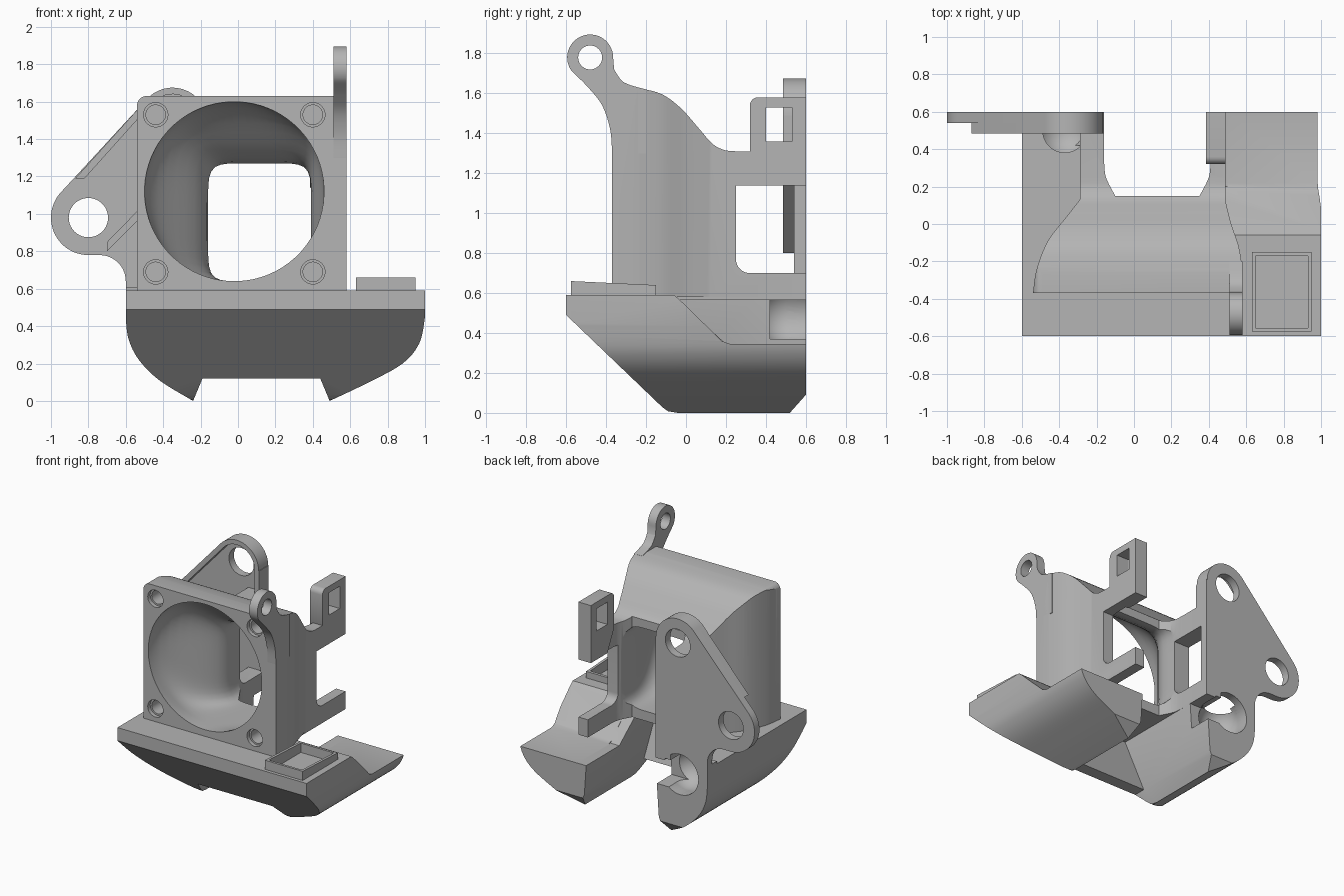
import bpy, bmesh, math

if "Cube" in bpy.data.objects:
    bpy.data.objects.remove(bpy.data.objects["Cube"], do_unlink=True)

GREY = (0.46, 0.46, 0.46, 1)
mat = bpy.data.materials.new("plain_grey")
mat.use_nodes = True
mat.diffuse_color = GREY
mat.node_tree.nodes["Principled BSDF"].inputs["Base Color"].default_value = GREY


def finish(bm, name):
    bmesh.ops.recalc_face_normals(bm, faces=bm.faces)
    me = bpy.data.meshes.new(name)
    bm.to_mesh(me)
    bm.free()
    me.materials.append(mat)
    ob = bpy.data.objects.new(name, me)
    bpy.context.collection.objects.link(ob)
    return ob


def prism(name, pts, axis, a, b):
    """Extrude a 2D outline along an axis from a to b."""
    place = {"x": lambda p, d: (d, p[0], p[1]),
             "y": lambda p, d: (p[0], d, p[1]),
             "z": lambda p, d: (p[0], p[1], d)}[axis]
    bm = bmesh.new()
    lo = [bm.verts.new(place(p, a)) for p in pts]
    hi = [bm.verts.new(place(p, b)) for p in pts]
    bm.faces.new(lo)
    bm.faces.new(hi)
    n = len(pts)
    for i in range(n):
        j = (i + 1) % n
        bm.faces.new((lo[i], lo[j], hi[j], hi[i]))
    return finish(bm, name)


def rect(u0, u1, v0, v1):
    return [(u0, v0), (u1, v0), (u1, v1), (u0, v1)]


def arc(cx, cy, r, a0, a1, n=16):
    return [(cx + r * math.cos(math.radians(a0 + (a1 - a0) * i / n)),
             cy + r * math.sin(math.radians(a0 + (a1 - a0) * i / n))) for i in range(n + 1)]


def circle(cx, cy, r, n=40):
    return arc(cx, cy, r, 0, 360, n)[:-1]


def spline(p, n=6):
    """Smooth open curve through the points."""
    q = [p[0]] + p + [p[-1]]
    out = []
    for a, b, c, d in zip(q, q[1:], q[2:], q[3:]):
        for i in range(n):
            t = i / n
            out.append(tuple(0.5 * (2 * b[k] + (c[k] - a[k]) * t
                                    + (2 * a[k] - 5 * b[k] + 4 * c[k] - d[k]) * t * t
                                    + (3 * b[k] - a[k] - 3 * c[k] + d[k]) * t ** 3) for k in (0, 1)))
    return out + [p[-1]]


def combine(ob, tool, op):
    m = ob.modifiers.new("combine", "BOOLEAN")
    m.operation = op
    m.solver = "EXACT"
    m.object = tool
    bpy.context.view_layer.update()
    with bpy.context.temp_override(object=ob, active_object=ob, selected_objects=[ob]):
        bpy.ops.object.modifier_apply(modifier=m.name)
    bpy.data.objects.remove(tool, do_unlink=True)


def cut(ob, tool):
    combine(ob, tool, "DIFFERENCE")


def both(ob, tool):
    combine(ob, tool, "INTERSECT")


def open_back(z0, z1):
    """Gap between the two rear arms."""
    left = spline([(-0.16, 0.34), (-0.15, 0.25), (-0.1, 0.15)])
    right = spline([(0.35, 0.15), (0.4, 0.25), (0.41, 0.34)])
    return prism("gap", [(-0.16, 0.8)] + left + right + [(0.41, 0.8)], "z", z0, z1)


# Fan housing: plan outline crossed with side outline
left_wall = spline([(-0.54, -0.37), (-0.52, -0.24), (-0.46, -0.09), (-0.36, 0.04), (-0.29, 0.13)])
right_wall = spline([(0.49, 0.12), (0.52, 0.0), (0.56, -0.12), (0.58, -0.24)])
housing = prism("fan_housing", left_wall + [(-0.29, 0.6), (0.49, 0.6)] + right_wall + [(0.58, -0.37)],
                "z", 0.57, 1.8)
slope = spline([(-0.26, 1.63), (-0.13, 1.6), (-0.03, 1.53), (0.06, 1.43), (0.13, 1.35),
                (0.19, 1.317), (0.25, 1.31)])
both(housing, prism("side", [(-0.5, 0.58), (-0.5, 1.63)] + slope + [(0.7, 1.31), (0.7, 0.58)],
                    "x", -1, 1))
both(housing, prism("front", [(-0.54, 0.5), (0.58, 0.5), (0.58, 1.63)]
                    + arc(-0.49, 1.58, 0.05, 90, 180, 8), "y", -1, 1))

# Air passage from round inlet to square outlet
bm = bmesh.new()
rings = []
SEG = 72
for k in range(17):
    y = -0.42 + k * 0.05
    t = min(max((y + 0.37) / 0.5, 0), 1)
    t = t * t * (3 - 2 * t)
    mix = lambda a, b: a + (b - a) * t
    cx, cz, rx, rz, e = mix(-0.02, 0.115), mix(1.12, 0.955), mix(0.48, 0.275), mix(0.48, 0.315), mix(2, 7)
    ring = []
    for i in range(SEG):
        a = 2 * math.pi * (i + 0.5) / SEG
        c, s = math.cos(a), math.sin(a)
        r = (abs(c) ** e + abs(s) ** e) ** (-1 / e)
        ring.append(bm.verts.new((cx + rx * r * c, y, cz + rz * r * s)))
    rings.append(ring)
for a, b in zip(rings, rings[1:]):
    for i in range(SEG):
        j = (i + 1) % SEG
        bm.faces.new((a[i], a[j], b[j], b[i]))
bm.faces.new(rings[0])
bm.faces.new(rings[-1])
cut(housing, finish(bm, "passage"))
cut(housing, open_back(0, 2))
cut(housing, prism("side_window", arc(0.32, 0.77, 0.07, 180, 270, 8)
                   + [(0.8, 0.7), (0.8, 1.14), (0.25, 1.14)], "x", -1, 1))
for x in (-0.44, 0.4):
    for z in (0.69, 1.53):
        cut(housing, prism("hole", circle(x, z, 0.065, 32), "y", -0.5, -0.34))
        cut(housing, prism("hole", circle(x, z, 0.052, 32), "y", -0.5, -0.24))

# Lug above the front corner
lug = prism("front_lug", spline([(-0.37, 1.3), (-0.38, 1.42), (-0.42, 1.54), (-0.49, 1.63), (-0.56, 1.7)])
            + arc(-0.48, 1.78, 0.115, 215, 0, 28)
            + spline([(-0.36, 1.72), (-0.31, 1.655), (-0.2, 1.62)]) + [(-0.2, 1.3)], "x", 0.51, 0.58)
cut(lug, prism("hole", circle(-0.48, 1.78, 0.06), "x", 0, 1))
cut(lug, prism("room", circle(-0.02, 1.12, 0.485, 72), "y", -1, 1))

# Clip on the rear arm
clip = prism("rear_clip", [(0.6, 1.14), (0.6, 1.58)] + arc(0.36, 1.54, 0.04, 90, 180, 6)
             + [(0.32, 1.3), (0.4, 1.14)], "x", 0.385, 0.49)
cut(clip, prism("clip_window", rect(0.4, 0.53, 1.36, 1.53), "x", 0, 1))

# Lower duct base: front outline crossed with side outline
left_side = spline([(-0.6, 0.44), (-0.585, 0.33), (-0.53, 0.22), (-0.42, 0.11), (-0.24, 0.0)])
right_side = spline([(0.49, 0.0), (0.7, 0.1), (0.88, 0.2), (0.97, 0.31), (1.0, 0.45)])
base = prism("duct_base", [(-0.6, 0.59)] + left_side + [(-0.19, 0.12), (0.44, 0.12)]
             + right_side + [(1.0, 0.59)], "y", -0.6, 0.6)
both(base, prism("side", [(-0.6, 0.7), (-0.6, 0.49), (-0.12, 0.03), (-0.09, 0.008), (-0.04, 0.0),
                          (0.52, 0.0), (0.6, 0.09), (0.6, 0.7)], "x", -2, 2))
# Hollow between the two lower ducts
hollow = prism("hollow", [(-0.24, -0.01), (-0.19, 0.12), (-0.16, 0.565), (0.41, 0.565),
                          (0.44, 0.12), (0.49, -0.01)], "y", -0.3, 0.8)
both(hollow, prism("hollow_side", [(-0.12, -0.1), (-0.12, 0.12), (-0.3, 0.6), (0.9, 0.6), (0.9, -0.1)],
                   "x", -1, 1))
cut(base, hollow)
cut(base, open_back(0.3, 1))
# Lowered top of the left duct
cut(base, prism("notch", [(-0.07, 0.6), (-0.03, 0.565), (0.18, 0.36), (0.22, 0.345), (0.8, 0.345),
                          (0.8, 0.6)], "x", 0.49, 1.2))
cut(base, prism("notch", [(-0.04, 0.565), (0.2, 0.345), (0.8, 0.345), (0.8, 0.565)], "x", 0.4, 0.5))

# Triangular mounting plate with two eyes
outline = ([(-0.16, 0.5), (-0.16, 1.49)] + arc(-0.35, 1.49, 0.185, 0, 135, 20)
           + arc(-0.8, 0.98, 0.2, 135, 270, 24)
           + arc(-0.74, 0.64, 0.14, 90, 0, 10) + [(-0.6, 0.5)])
plate = prism("mounting_plate", outline, "y", 0.54, 0.6)
rim = prism("plate_rim", [(-0.16, 1.2), (-0.16, 1.49)] + arc(-0.35, 1.49, 0.185, 0, 135, 20)
            + [(-0.87, 1.19), (-0.82, 1.19)] + arc(-0.35, 1.49, 0.15, 135, 0, 20) + [(-0.2, 1.2)],
            "y", 0.485, 0.56)
rib = prism("plate_rib", [(-0.7, 0.8), (-0.7, 0.85), (-0.29, 1.27), (-0.29, 1.21)], "y", 0.485, 0.56)
collar = prism("plate_edge", rect(-0.6, -0.29, 0.57, 0.61), "y", 0.485, 0.56)
for x, z in ((-0.8, 0.98), (-0.35, 1.49)):
    cut(plate, prism("hole", circle(x, z, 0.105), "y", 0, 1))

# Round clearance pocket beneath the plate
for part in (base, plate, collar):
    bm = bmesh.new()
    bmesh.ops.create_uvsphere(bm, u_segments=40, v_segments=24, radius=0.155)
    bmesh.ops.translate(bm, verts=bm.verts, vec=(-0.37, 0.5, 0.49))
    cut(part, finish(bm, "pocket"))
    cut(part, prism("pocket", circle(-0.37, 0.49, 0.154), "y", 0.5, 0.8))
    cut(part, prism("pocket_side", rect(-0.37, -0.1, 0.37, 0.565), "y", 0.42, 0.8))

# Inlet tray on the base
tray = prism("inlet_tray", [(-0.575, 0.58), (-0.575, 0.66), (-0.15, 0.64), (-0.15, 0.58)],
             "x", 0.63, 0.95)
for part in (tray, base):
    cut(part, prism("tray_recess", rect(0.65, 0.93, -0.555, -0.17), "z", 0.57, 0.8))

for ob in (housing, lug, clip, base, plate, rim, rib, collar, tray):
    bpy.ops.object.select_all(action="DESELECT")
    ob.select_set(True)
    bpy.context.view_layer.objects.active = ob
    bpy.ops.object.shade_smooth_by_angle(angle=math.radians(28))
